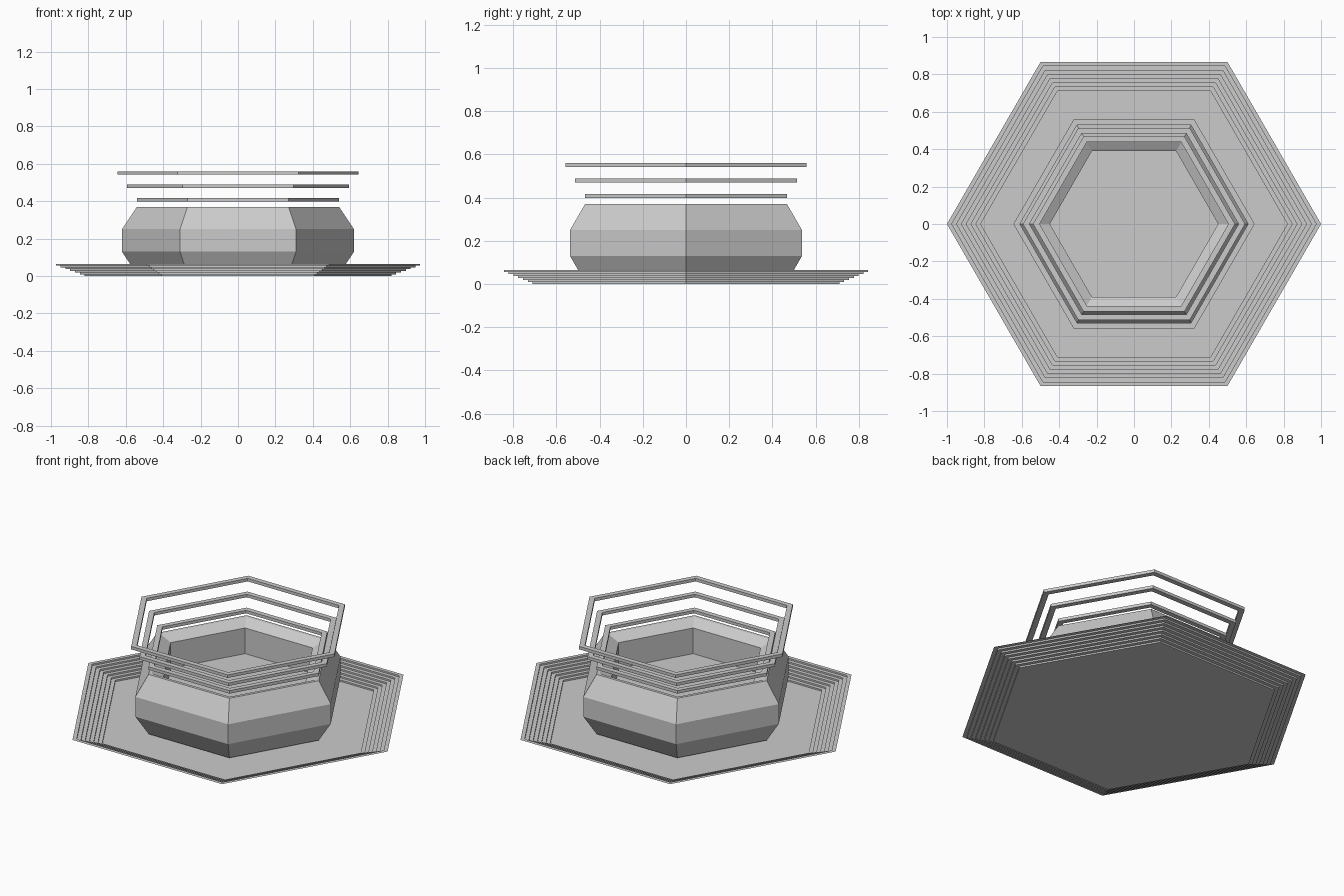
import bpy, bmesh
from math import cos, sin, pi

if "Cube" in bpy.data.objects:
    bpy.data.objects.remove(bpy.data.objects["Cube"])

SIDES = 6


def lathe(name, profile, closed=False, cap_start=False, cap_end=False):
    """Sweep (radius, height) points around z as a six-sided form."""
    bm = bmesh.new()
    loops = [[bm.verts.new((r * cos(2 * pi * i / SIDES), r * sin(2 * pi * i / SIDES), z))
              for i in range(SIDES)] for r, z in profile]
    pairs = list(zip(loops, loops[1:]))
    if closed:
        pairs.append((loops[-1], loops[0]))
    for a, b in pairs:
        for i in range(SIDES):
            j = (i + 1) % SIDES
            bm.faces.new((a[i], a[j], b[j], b[i]))
    if cap_start:
        bm.faces.new(loops[0][::-1])
    if cap_end:
        bm.faces.new(loops[-1])
    if not (cap_start and not cap_end):
        bmesh.ops.recalc_face_normals(bm, faces=bm.faces)
    mesh = bpy.data.meshes.new(name)
    bm.to_mesh(mesh)
    bm.free()
    obj = bpy.data.objects.new(name, mesh)
    bpy.context.collection.objects.link(obj)
    return obj


# Thin stepped plate: flat floor, then seven small steps rising outward
STEPS, FLOOR_R, RIM_Z = 7, 0.82, 0.065
steps = [(FLOOR_R, 0.0)]
for k in range(1, STEPS + 1):
    z = RIM_Z * k / STEPS
    steps += [(FLOOR_R + (1 - FLOOR_R) * (k - 1) / STEPS, z),
              (FLOOR_R + (1 - FLOOR_R) * k / STEPS, z)]
lathe("stepped_plate", steps, cap_start=True)

# Bowl: faceted outside, sloped lip and recessed inner floor
lathe("bowl", [(0.54, 0.01), (0.62, 0.13), (0.62, 0.25), (0.54, 0.37),
               (0.52, 0.37), (0.45, 0.335), (0.45, 0.18)],
      cap_start=True, cap_end=True)

# Three floating rings that widen upward
for n, (outer, z) in enumerate([(0.54, 0.407), (0.594, 0.479), (0.645, 0.551)], 1):
    inner, h = outer - 0.035, 0.009
    lathe(f"floating_ring_{n}", [(outer, z - h), (outer, z + h),
                                 (inner, z + h), (inner, z - h)], closed=True)
